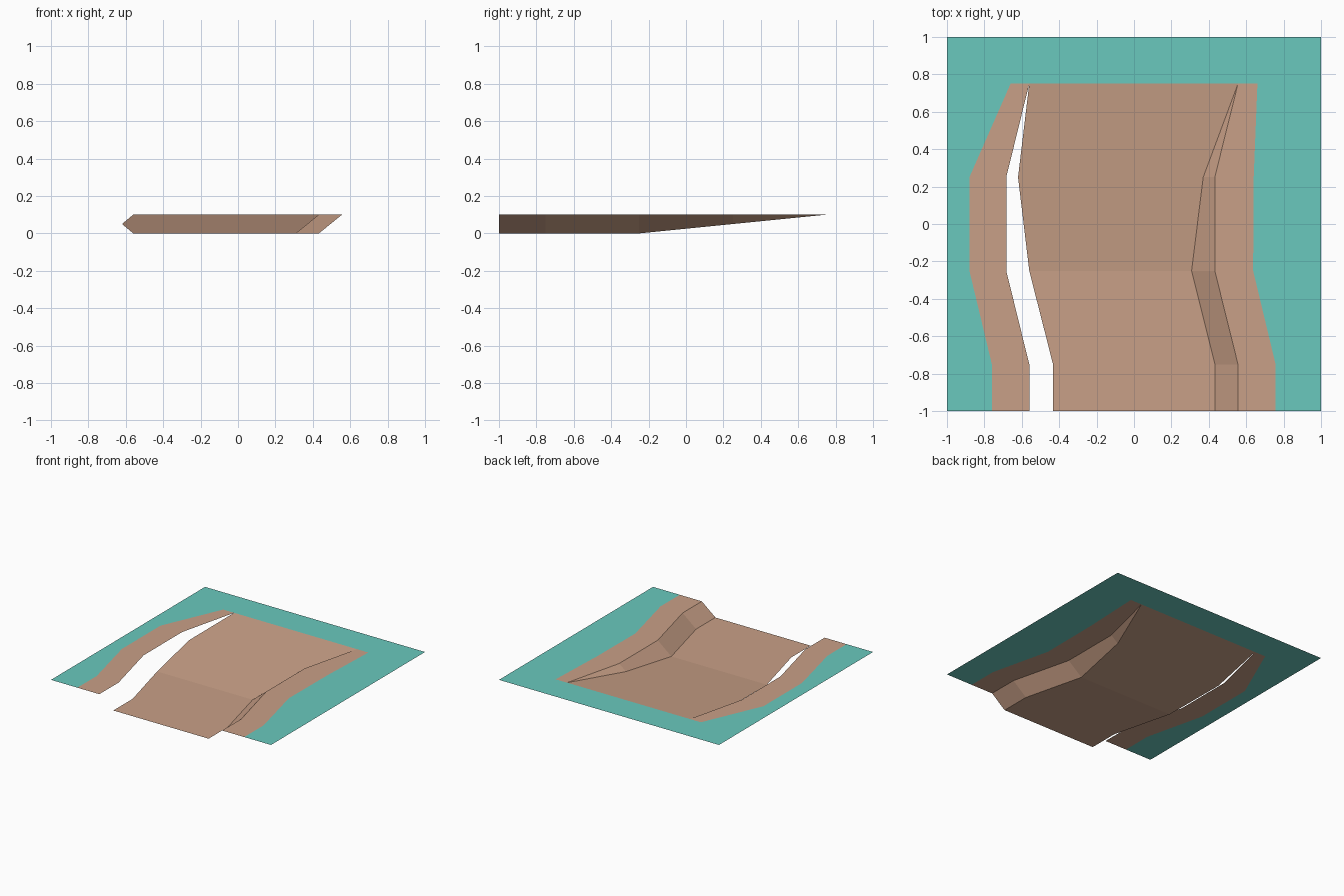
import bpy, bmesh

if "Cube" in bpy.data.objects:
    bpy.data.objects.remove(bpy.data.objects["Cube"])


def material(name, rgb):
    m = bpy.data.materials.new(name)
    m.diffuse_color = (*rgb, 1)
    m.use_nodes = True
    m.node_tree.nodes["Principled BSDF"].inputs["Base Color"].default_value = m.diffuse_color
    return m


GRASS = material("teal grass", (0.144, 0.584, 0.515))
DIRT = material("tan dirt", (0.584, 0.352, 0.242))

H = 0.1                                    # height of the ground above the bed
YS = (-1, -0.75, -0.25, 0.25, 0.75)        # cross-section stations
FLAT = (H,) * 5
BED = (0, 0, 0, 0.05, H)                   # bed ramps up to ground level

# x positions of each winding line, one per station
EDGE_L = (-1,) * 5
DIRT_L = (-0.76, -0.76, -0.88, -0.88, -0.66)
BANK_L = (-0.56, -0.56, -0.683, -0.683, -0.56)
BED_L = (-0.433, -0.433, -0.56, -0.62, -0.56)
BED_R = (0.433, 0.433, 0.308, 0.37, 0.556)
BANK_R = (0.556, 0.556, 0.432, 0.432, 0.556)
DIRT_R = (0.757, 0.757, 0.637, 0.64, 0.66)
EDGE_R = (1,) * 5


def sheet(name, mat, strips):
    """Open surface made of strips: (left xs, left zs, right xs, right zs, ys)."""
    bm = bmesh.new()
    for lx, lz, rx, rz, ys in strips:
        left = [bm.verts.new(p) for p in zip(lx, ys, lz)]
        right = [bm.verts.new(p) for p in zip(rx, ys, rz)]
        for i in range(len(ys) - 1):
            bm.faces.new((left[i], right[i], right[i + 1], left[i + 1]))
    bmesh.ops.remove_doubles(bm, verts=bm.verts, dist=0.0005)
    me = bpy.data.meshes.new(name)
    bm.to_mesh(me)
    bm.free()
    me.materials.append(mat)
    ob = bpy.data.objects.new(name, me)
    bpy.context.collection.objects.link(ob)
    return ob


# flat grass on both sides and across the back
sheet("grass", GRASS, [
    (EDGE_L, FLAT, DIRT_L, FLAT, YS),
    (DIRT_R, FLAT, EDGE_R, FLAT, YS),
    ((-1, -1), (H, H), (1, 1), (H, H), (0.75, 1)),
])
# dirt borders level with the grass
sheet("left_border", DIRT, [(DIRT_L, FLAT, BANK_L, FLAT, YS)])
sheet("right_border", DIRT, [(BANK_R, FLAT, DIRT_R, FLAT, YS)])
# sunken bed and the sloping right bank (the left side is open)
sheet("river_bed", DIRT, [(BED_L, BED, BED_R, BED, YS)])
sheet("right_bank", DIRT, [(BED_R, BED, BANK_R, FLAT, YS)])
